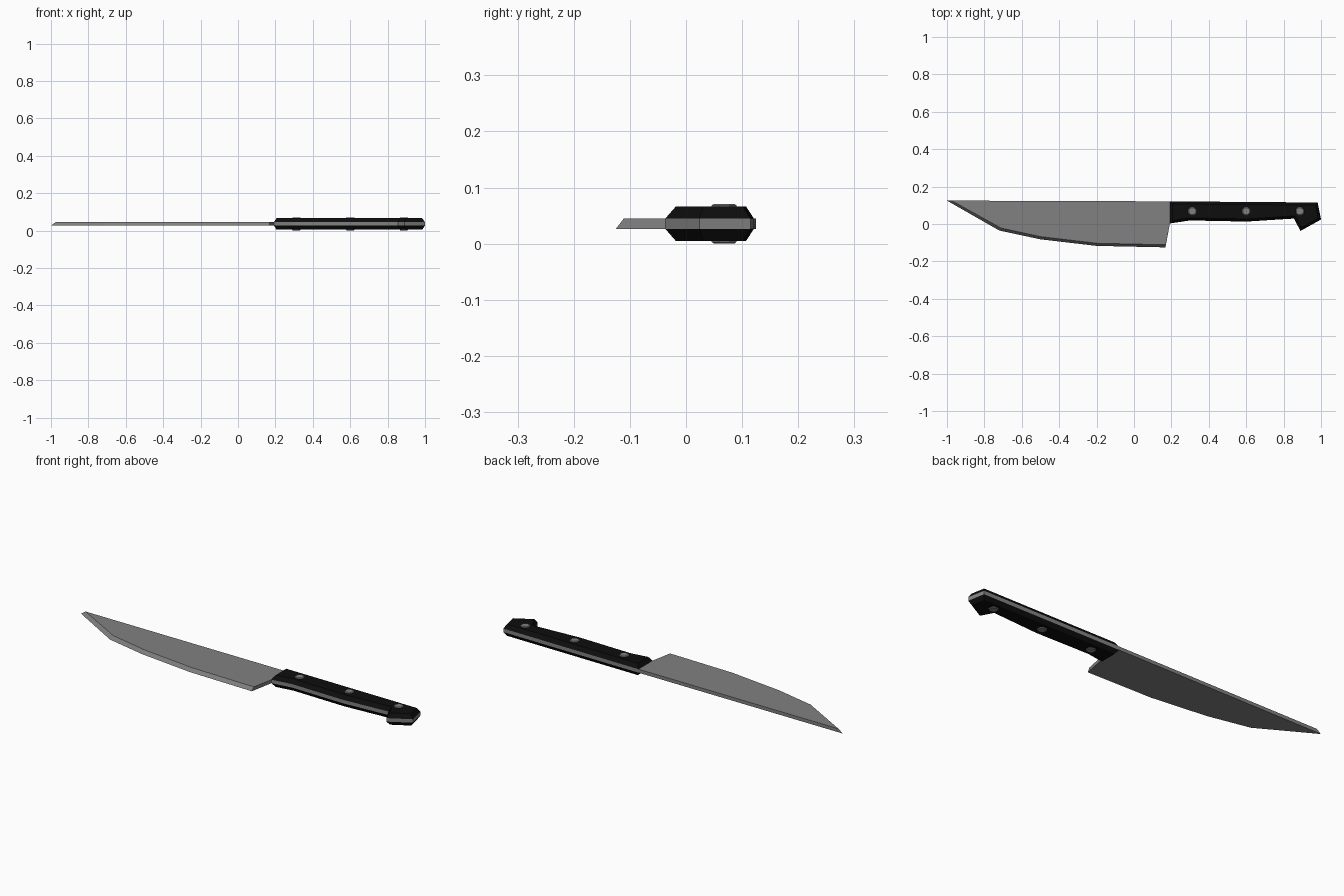
import bpy, bmesh, math
from mathutils import Vector

if "Cube" in bpy.data.objects:
    bpy.data.objects.remove(bpy.data.objects["Cube"])


def material(name, value):
    m = bpy.data.materials.new(name)
    m.diffuse_color = (value, value, value, 1)
    m.use_nodes = True
    m.node_tree.nodes["Principled BSDF"].inputs["Base Color"].default_value = m.diffuse_color
    return m


steel = material("steel grey", 0.22)
black = material("handle black", 0.004)


def loft(name, rings, mat):
    """Solid from stacked outlines: rings = [(outline, z), ...], same point count."""
    bm = bmesh.new()
    loops = [[bm.verts.new((x, y, z)) for x, y in pts] for pts, z in rings]
    n = len(loops[0])
    for a, b in zip(loops, loops[1:]):
        for i in range(n):
            j = (i + 1) % n
            bm.faces.new((a[i], a[j], b[j], b[i]))
    caps = [bm.faces.new(loops[0][::-1]), bm.faces.new(loops[-1])]
    bmesh.ops.triangulate(bm, faces=caps)
    bmesh.ops.recalc_face_normals(bm, faces=bm.faces)
    me = bpy.data.meshes.new(name)
    bm.to_mesh(me)
    bm.free()
    me.materials.append(mat)
    ob = bpy.data.objects.new(name, me)
    bpy.context.collection.objects.link(ob)
    return ob


def inset(pts, d):
    """Mitred inward offset of a counter-clockwise outline."""
    out = []
    for i, p in enumerate(pts):
        p = Vector(p)
        e1 = (p - Vector(pts[i - 1])).normalized()
        e2 = (Vector(pts[(i + 1) % len(pts)]) - p).normalized()
        n1, n2 = Vector((-e1.y, e1.x)), Vector((-e2.y, e2.x))
        out.append(tuple(p + (n1 + n2) * d / (1 + n1.dot(n2))))
    return out


MID, HALF = 0.0355, 0.0092

# Blade: bevel ground on the upper side of the cutting edge only
edge = [(-1.0, 0.125), (-0.72, -0.035), (-0.5, -0.082), (-0.2, -0.117), (0.168, -0.125)]
ground = [(-0.975, 0.125), (-0.71, -0.022), (-0.496, -0.068), (-0.198, -0.103), (0.17, -0.111)]
back = [(0.192, 0.003), (0.192, 0.121)]
loft("blade", [(edge + back, MID - HALF), (ground + back, MID + HALF)], steel)

# Full tang, same outline as the handle
grip = [(0.192, 0.003), (0.3, 0.019), (0.6, 0.013), (0.855, 0.029), (0.89, -0.037),
        (1.0, 0.024), (0.982, 0.115), (0.192, 0.121)]
loft("tang", [(grip, MID - HALF), (grip, MID + HALF)], steel)

# Two chamfered handle scales, mirrored about the tang
for side, name in ((1, "upper_scale"), (-1, "lower_scale")):
    loft(name, [(grip, MID + side * HALF), (inset(grip, 0.014), MID + side * 0.031)], black)

# Rivets through the handle
for k, x in enumerate((0.312, 0.6, 0.887)):
    circle = [(x + 0.024 * math.cos(a), 0.068 + 0.024 * math.sin(a))
              for a in (math.tau * (i + 0.5) / 8 for i in range(8))]
    cap = inset(circle, 0.004)
    loft(f"rivet_{k + 1}", [(cap, 0), (circle, 0.003), (circle, 0.068), (cap, 0.071)], steel)
